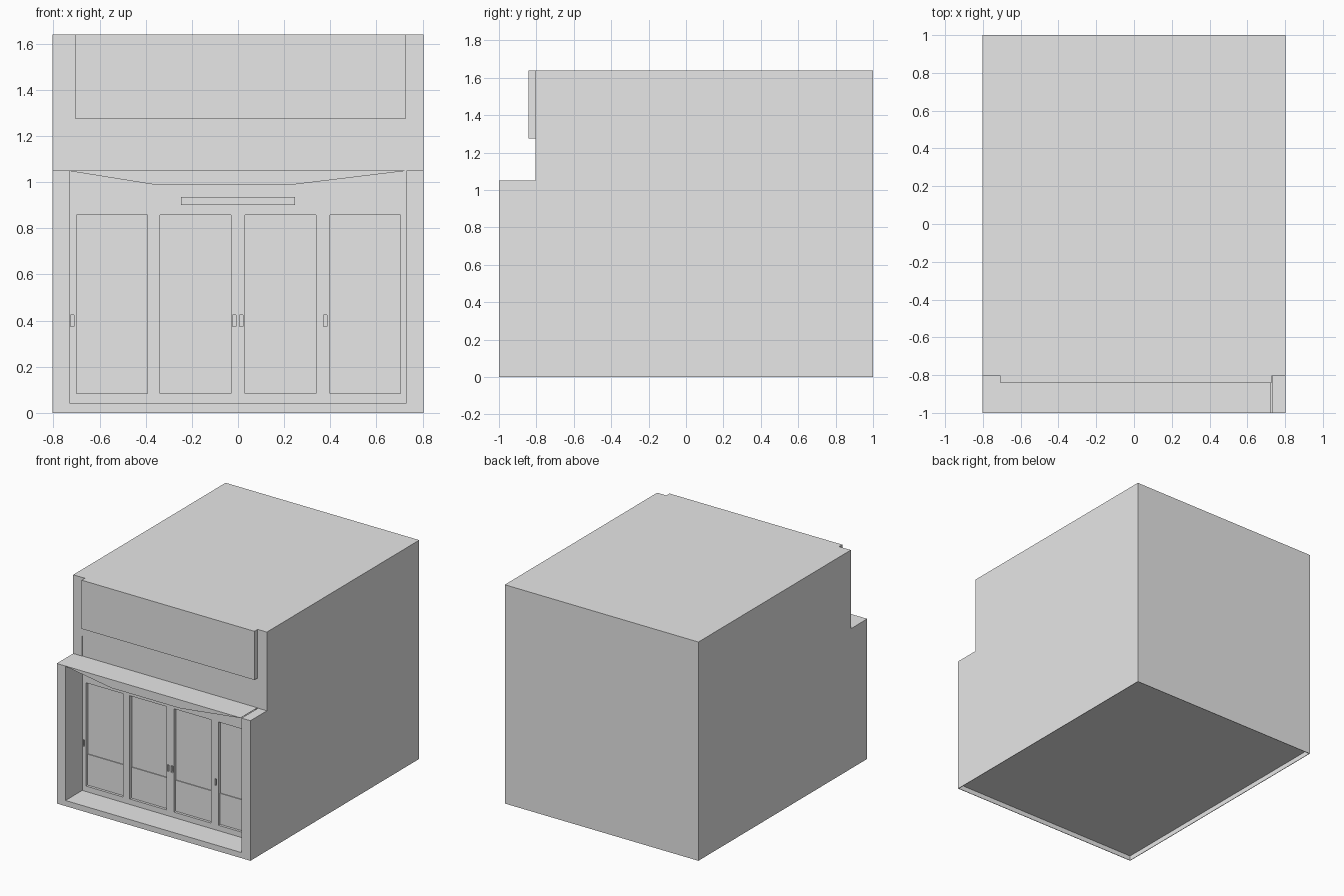
import bpy
import bmesh

old = bpy.data.objects.get("Cube")
if old:
    bpy.data.objects.remove(old, do_unlink=True)

GREY = (0.8, 0.8, 0.8, 1.0)
plaster = bpy.data.materials.new("light_grey")
plaster.use_nodes = True
plaster.diffuse_color = GREY
plaster.node_tree.nodes["Principled BSDF"].inputs["Base Color"].default_value = GREY

WALL = -0.802      # back wall of the porch
GLASS = -0.777     # recessed door panels


def prism(bm, points, offset):
    """Extrude a flat outline by an offset into a closed solid."""
    face = bm.faces.new([bm.verts.new(p) for p in points])
    moved = bmesh.ops.extrude_face_region(bm, geom=[face])["geom"]
    verts = [g for g in moved if isinstance(g, bmesh.types.BMVert)]
    bmesh.ops.translate(bm, verts=verts, vec=offset)


def box(bm, x0, x1, y0, y1, z0, z1):
    prism(bm, [(x0, y0, z0), (x1, y0, z0), (x1, y1, z0), (x0, y1, z0)], (0, 0, z1 - z0))


def finish(name, bm):
    bmesh.ops.recalc_face_normals(bm, faces=bm.faces[:])
    mesh = bpy.data.meshes.new(name)
    bm.to_mesh(mesh)
    bm.free()
    mesh.materials.append(plaster)
    obj = bpy.data.objects.new(name, mesh)
    bpy.context.scene.collection.objects.link(obj)
    return obj


def boxes(name, *bounds):
    bm = bmesh.new()
    for b in bounds:
        box(bm, *b)
    return finish(name, bm)


# Stepped building shell, extruded across its width
bm = bmesh.new()
side = [(-1, 0), (1, 0), (1, 1.64), (-0.805, 1.64), (-0.805, 1.05), (-1, 1.05)]
prism(bm, [(-0.803, y, z) for y, z in side], (1.606, 0, 0))
shell = finish("building_shell", bm)

# Openings: porch, hollow underside, door panels with finger pulls
doors = [(-0.70, -0.393), (-0.337, -0.03), (0.03, 0.337), (0.398, 0.705)]
panels = [(a, b, -0.85, GLASS, 0.083, 0.857) for a, b in doors]
pulls = [(x - 0.007, x + 0.007, -0.85, -0.787, 0.375, 0.425)
         for x in (-0.718, -0.016, 0.014, 0.378)]
cutters = [
    boxes("porch_cutter", (-0.73, 0.73, -1.1, WALL, 0.042, 1.2)),
    boxes("underside_cutter", (-0.799, 0.799, -0.996, 0.996, -0.1, 0.036)),
    boxes("door_cutter", *panels, *pulls),
]
bpy.context.view_layer.objects.active = shell
for cutter in cutters:
    cutter.hide_render = True
    mod = shell.modifiers.new(cutter.name, "BOOLEAN")
    mod.operation = "DIFFERENCE"
    mod.solver = "EXACT"
    mod.object = cutter
    bpy.ops.object.modifier_apply(modifier=mod.name)
for cutter in cutters:
    bpy.data.objects.remove(cutter, do_unlink=True)

# Kick boards in the lower part of each door
boxes("door_kick_boards", *[(a, b, GLASS - 0.006, GLASS, 0.083, 0.315) for a, b in doors])

# Canopy with a bowed lower edge, leaving a slit at its left end
bm = bmesh.new()
outline = [(-0.73, 1.05), (-0.73, 1.048), (-0.35, 0.987), (0.22, 0.987),
           (0.722, 1.048), (0.722, 1.05)]
prism(bm, [(x, -1, z) for x, z in outline], (0, 1 + WALL, 0))
finish("porch_canopy", bm)

# Narrow plate above the doors and the large signboard above the porch
boxes("door_plate", (-0.247, 0.247, WALL - 0.015, WALL, 0.90, 0.935))
boxes("signboard", (-0.706, 0.727, -0.843, -0.805, 1.275, 1.64))
